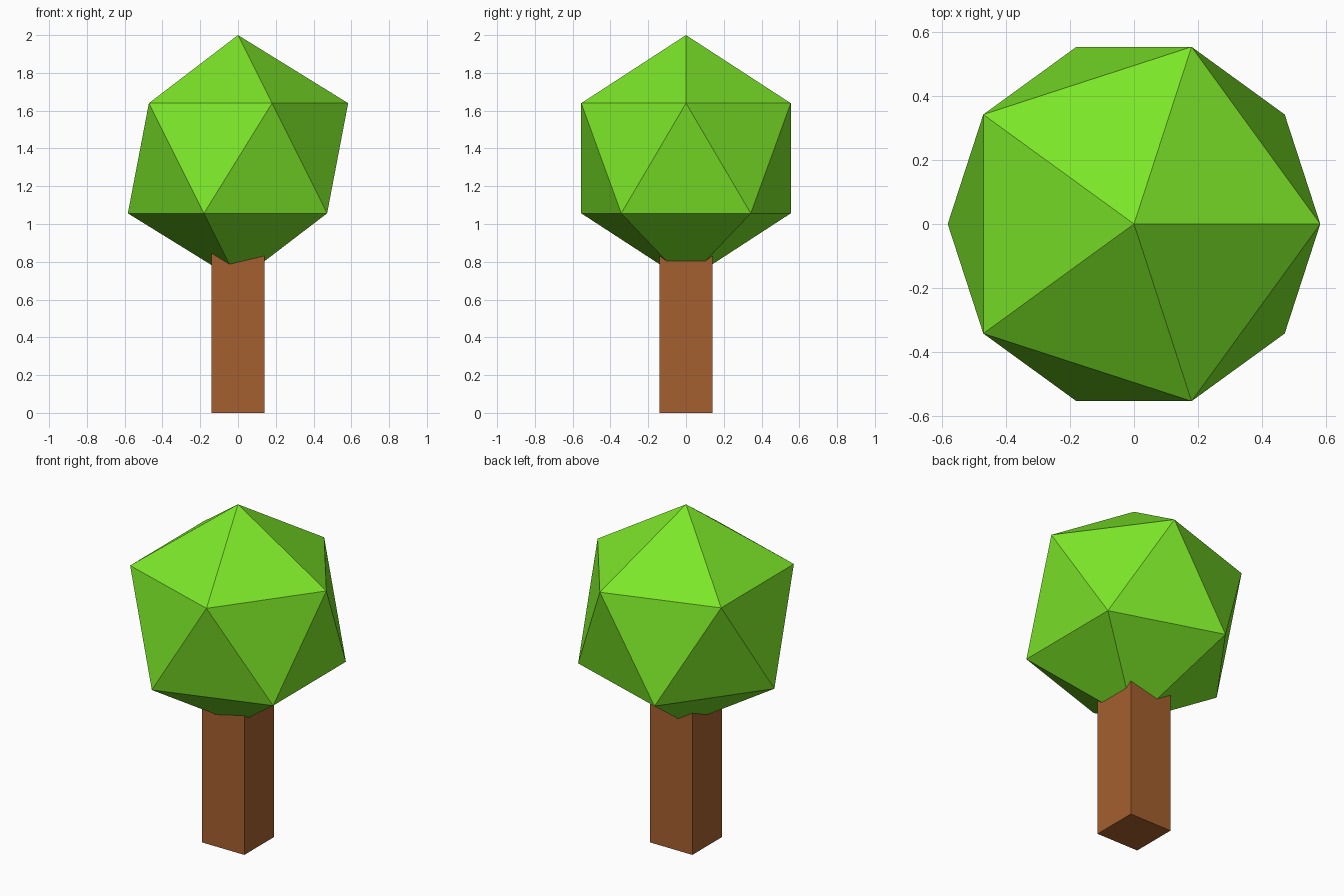
import bpy

# Remove the default cube
default_cube = bpy.data.objects.get("Cube")
if default_cube:
    bpy.data.objects.remove(default_cube, do_unlink=True)


def make_material(name, rgb):
    """Flat material from an sRGB colour given as 0-255 values."""
    linear = [((c / 255 + 0.055) / 1.055) ** 2.4 for c in rgb]
    mat = bpy.data.materials.new(name)
    mat.use_nodes = True
    mat.diffuse_color = (*linear, 1)
    shader = mat.node_tree.nodes["Principled BSDF"]
    shader.inputs["Base Color"].default_value = (*linear, 1)
    shader.inputs["Roughness"].default_value = 0.9
    return mat


def finish(name, mat):
    """Name the newest object and give it its colour."""
    obj = bpy.context.object
    obj.name = obj.data.name = name
    obj.data.materials.append(mat)
    return obj


leaf_green = make_material("leaf green", (124, 230, 40))
bark_brown = make_material("bark brown", (165, 96, 46))

# Trunk: square post reaching up into the crown
trunk_width, trunk_height = 0.28, 1.0
bpy.ops.mesh.primitive_cube_add(size=1, location=(0, 0, trunk_height / 2))
trunk = finish("trunk", bark_brown)
trunk.scale = (trunk_width, trunk_width, trunk_height)
bpy.ops.object.transform_apply(location=False, rotation=False, scale=True)

# Crown: flat-faced twenty-sided ball
crown_radius = 0.652
bpy.ops.mesh.primitive_ico_sphere_add(
    subdivisions=1, radius=crown_radius, location=(0, 0, 2 - crown_radius))
crown = finish("crown", leaf_green)
bpy.ops.object.shade_flat()
